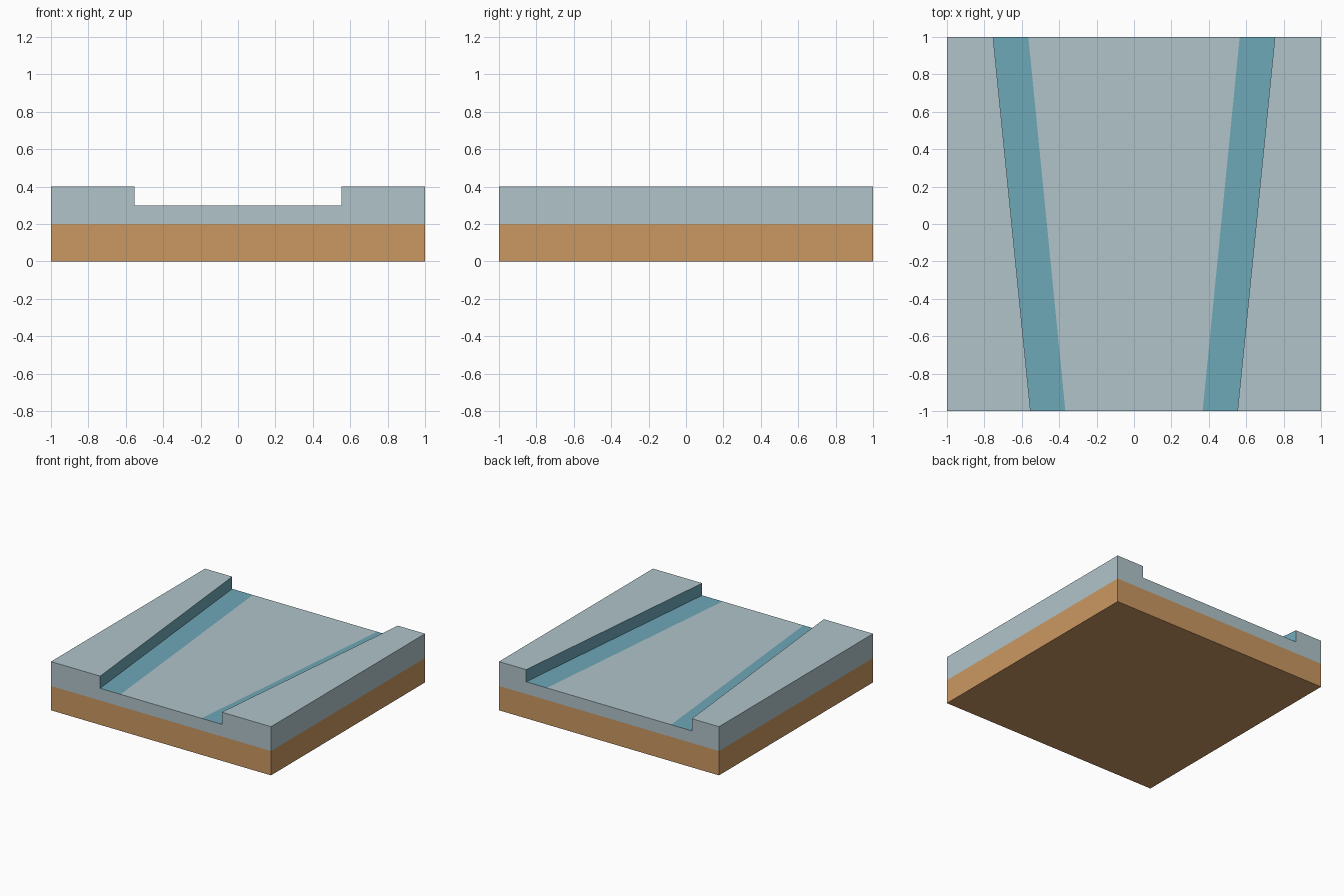
import bpy
import bmesh

cube = bpy.data.objects.get("Cube")
if cube:
    bpy.data.objects.remove(cube, do_unlink=True)


def make_material(name, srgb):
    color = [((c / 255 + 0.055) / 1.055) ** 2.4 for c in srgb] + [1.0]
    mat = bpy.data.materials.new(name)
    mat.use_nodes = True
    mat.diffuse_color = color
    mat.node_tree.nodes["Principled BSDF"].inputs["Base Color"].default_value = color
    return mat


earth = make_material("earth_tan", (203, 152, 98))
stone = make_material("pale_stone", (176, 196, 202))
edging = make_material("edging_teal", (110, 168, 184))


def loft(name, half, materials, accent=()):
    """Loft a mirrored section of (front x, back x, z) points from front to back.
    The last segment, joining the two ends, stays open."""
    section = [(-f, -b, z) for f, b, z in half] + list(reversed(half))
    bm = bmesh.new()
    front = [bm.verts.new((f, -1, z)) for f, b, z in section]
    back = [bm.verts.new((b, 1, z)) for f, b, z in section]
    last = len(section) - 2
    for i in range(last + 1):
        face = bm.faces.new((front[i], back[i], back[i + 1], front[i + 1]))
        if min(i, last - i) in accent:
            face.material_index = 1
    # End caps
    bm.faces.new(front)
    bm.faces.new(list(reversed(back)))
    bmesh.ops.recalc_face_normals(bm, faces=bm.faces)
    mesh = bpy.data.meshes.new(name)
    bm.to_mesh(mesh)
    bm.free()
    for mat in materials:
        mesh.materials.append(mat)
    obj = bpy.data.objects.new(name, mesh)
    bpy.context.collection.objects.link(obj)
    return obj


# Earth block: sides and underside, open where the paving sits
loft("earth_base", [(1, 1, 0.2), (1, 1, 0)], [earth])

# Paving: raised banks, a widening sunken path, teal kerb walls and edge strips
loft("paved_path",
     [(1, 1, 0.2), (1, 1, 0.4), (0.553, 0.753, 0.4),
      (0.553, 0.753, 0.3), (0.367, 0.565, 0.3)],
     [stone, edging], accent=(2, 3))
